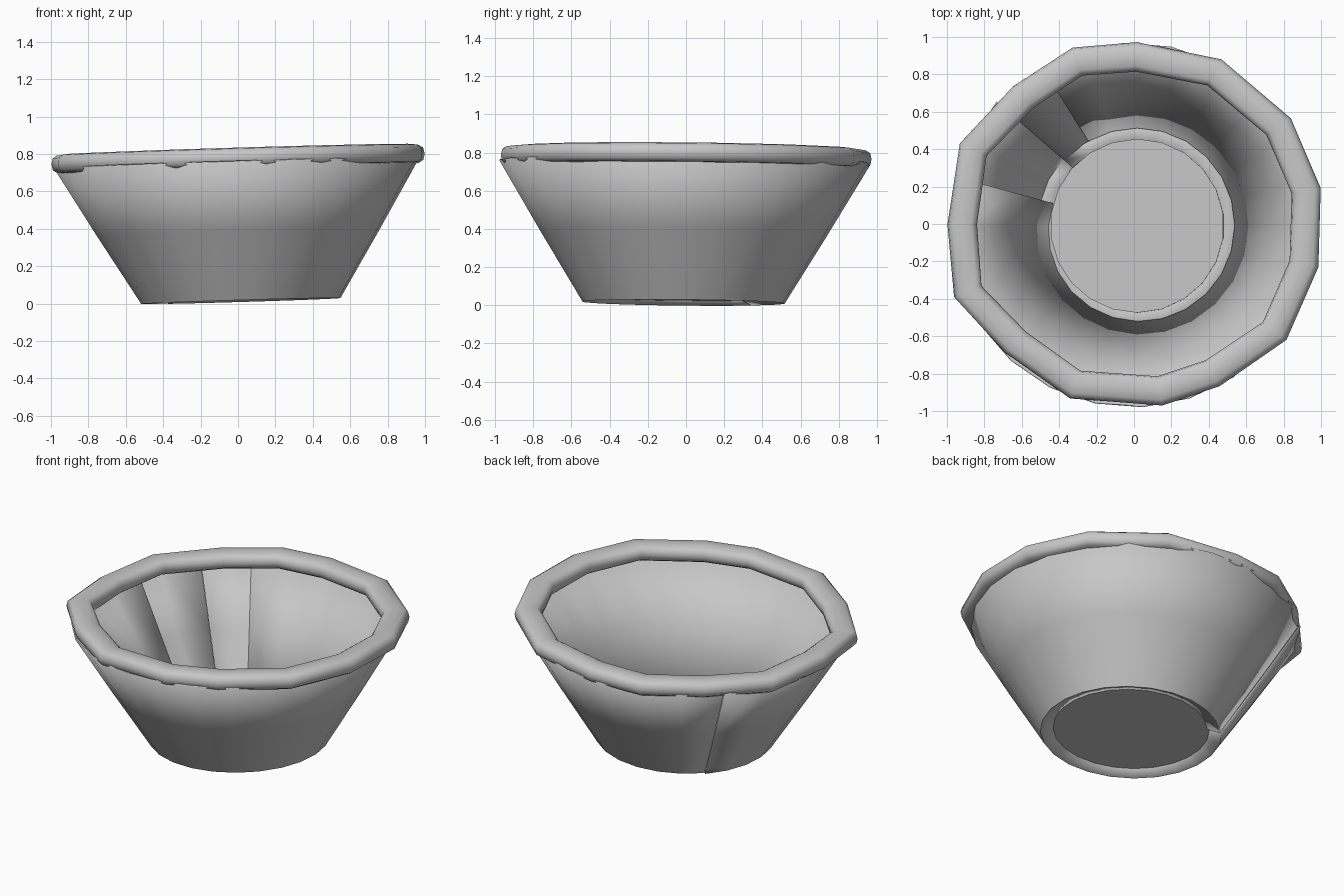
import bpy, bmesh
from math import sin, cos, pi, radians, copysign
from mathutils import Matrix

if "Cube" in bpy.data.objects:
    bpy.data.objects.remove(bpy.data.objects["Cube"])

grey = bpy.data.materials.new("clay grey")
grey.use_nodes = True
grey.diffuse_color = (0.57, 0.57, 0.57, 1)
grey.node_tree.nodes["Principled BSDF"].inputs["Base Color"].default_value = (0.57, 0.57, 0.57, 1)

# The whole bowl leans slightly
LEAN = (Matrix.Translation((0.018, -0.01, 0.018))
        @ Matrix.Rotation(-0.03, 4, 'Y') @ Matrix.Rotation(-0.01, 4, 'X'))


def finish(name, bm, smooth=40):
    bmesh.ops.recalc_face_normals(bm, faces=bm.faces[:])
    bm.transform(LEAN)
    mesh = bpy.data.meshes.new(name)
    bm.to_mesh(mesh)
    bm.free()
    mesh.materials.append(grey)
    ob = bpy.data.objects.new(name, mesh)
    bpy.context.scene.collection.objects.link(ob)
    bpy.ops.object.select_all(action='DESELECT')
    ob.select_set(True)
    bpy.context.view_layer.objects.active = ob
    bpy.ops.object.shade_smooth_by_angle(angle=radians(smooth))
    return ob


def loft(sections, closed=False):
    """Join neighbouring rows of points with quads."""
    bm = bmesh.new()
    rows = [[bm.verts.new(p) for p in s] for s in sections]
    n, m = len(rows), len(rows[0])
    for i in range(n if closed else n - 1):
        a, b = rows[i], rows[(i + 1) % n]
        for j in range(m if closed else m - 1):
            k = (j + 1) % m
            bm.faces.new((a[j], b[j], b[k], a[k]))
    return bm


def wound_sheet(name, profile, start, sweep, offset, thickness):
    """Sheet wound round the bowl; offset(t) moves it in or out along the way."""
    steps = round(sweep / 15)
    rows = []
    for i in range(steps + 1):
        t = i / steps
        a = radians(start + sweep * t)
        rows.append([((r + offset(t)) * cos(a), (r + offset(t)) * sin(a), z)
                     for r, z in profile])
    thick = finish(name, loft(rows)).modifiers.new("thickness", 'SOLIDIFY')
    thick.thickness = thickness
    thick.offset = 0


# Outer wall with a turned-in foot, its edge showing at the back
outer = [(0.45, 0.025), (0.525, 0.0), (0.545, 0.035), (0.75, 0.37), (0.967, 0.735)]
wound_sheet("outer_wall", outer, 138, 360, lambda t: 0.012 * (1 - t), 0.008)

# Inner lining: starts proud of the wall and soon settles against it
inner = [(0.53, 0.02), (0.745, 0.37), (0.955, 0.72)]
wound_sheet("inner_lining", inner, 165, 315, lambda t: -0.006 - 0.06 * (1 - t) ** 4, 0.004)

# Floor: flat disc, slightly recessed from below
bm = bmesh.new()
bmesh.ops.create_cone(bm, cap_ends=True, segments=22, radius1=0.465, radius2=0.465,
                      depth=0.02, matrix=Matrix.Translation((0, 0, 0.03)))
finish("bowl_floor", bm, 30)


def squarish(v):
    return copysign(abs(v) ** 0.7, v)


# Rim: flattened tube with uneven, hand-rolled corners
corners = [109, 89, 62, 34, 11, -13, -37, -62, -81, -110, -135, -158, -180, -205, -229]
radii = [1.0, 0.975, 1.0, 1.015, 1.02, 1.015, 1.025, 0.98, 0.98, 0.99, 0.97, 1.035, 0.995, 1.025, 0.98]
tube = []
for angle, r in zip(corners, radii):
    t = radians(angle)
    ring = []
    for j in range(12):
        u = 2 * pi * j / 12
        d = r - 0.079 + 0.079 * squarish(cos(u))
        ring.append((d * cos(t) + 0.002, d * sin(t), 0.756 + 0.052 * squarish(sin(u))))
    tube.append(ring)
finish("rolled_rim", loft(tube, True), 50)
